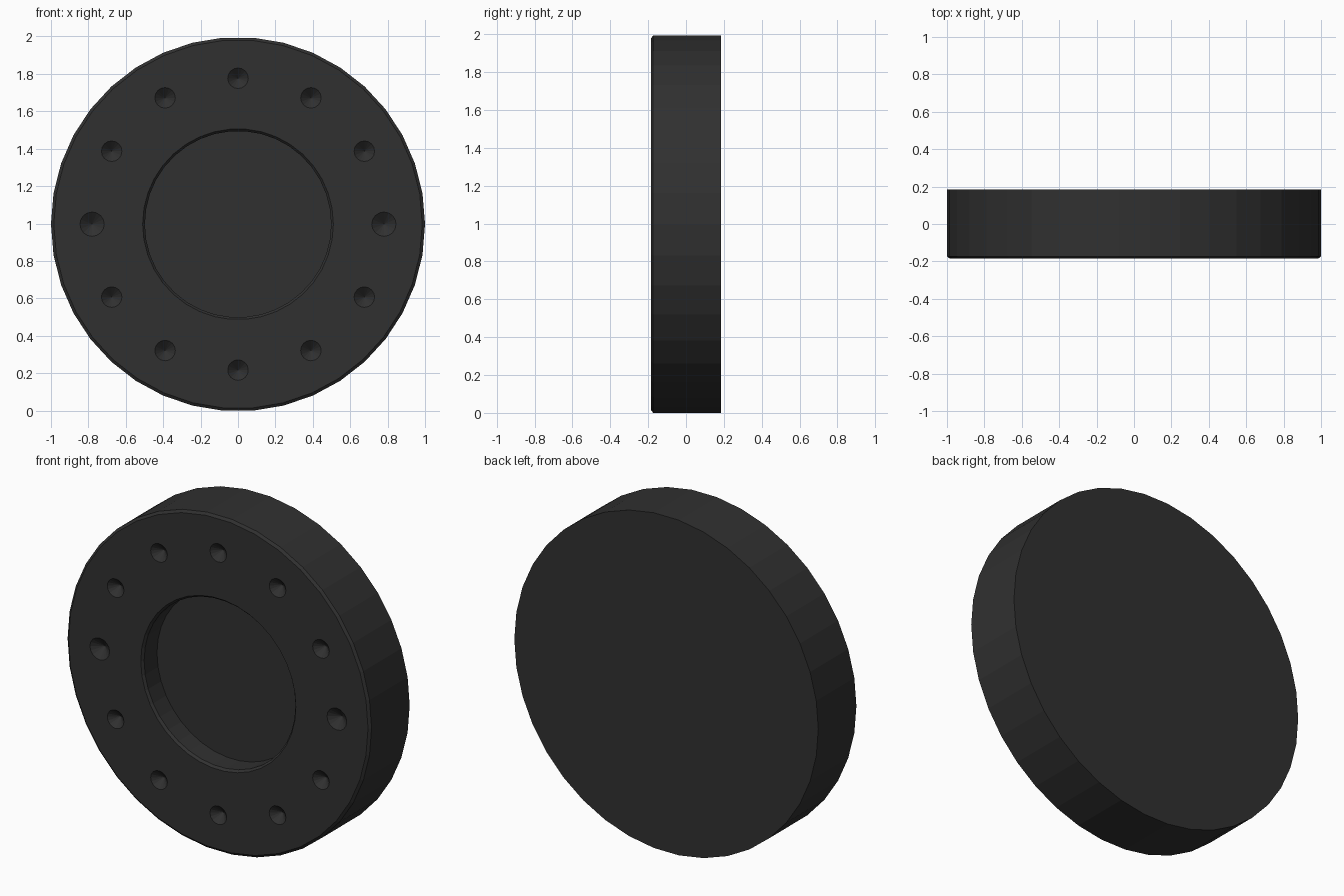
import bpy, bmesh, math
from mathutils import Matrix

old = bpy.data.objects.get("Cube")
if old:
    bpy.data.objects.remove(old, do_unlink=True)

SIDES = 38
HALF = 0.185
MID = math.cos(math.pi / SIDES)  # flats lie at the top and bottom

mat = bpy.data.materials.new("charcoal")
mat.use_nodes = True
colour = (0.03, 0.03, 0.03, 1)
mat.diffuse_color = colour
mat.node_tree.nodes["Principled BSDF"].inputs["Base Color"].default_value = colour


def make_object(name, bm):
    bmesh.ops.recalc_face_normals(bm, faces=bm.faces)
    mesh = bpy.data.meshes.new(name)
    bm.to_mesh(mesh)
    bm.free()
    mesh.materials.append(mat)
    obj = bpy.data.objects.new(name, mesh)
    bpy.context.collection.objects.link(obj)
    return obj


# Disc: (radius, y) profile turned about the y axis, from back to recess floor
profile = [(1, HALF), (1, 0.012 - HALF), (0.985, -HALF),
           (0.51, -HALF), (0.498, 0.014 - HALF), (0.498, 0.135 - HALF)]
bm = bmesh.new()
rings = []
for radius, y in profile:
    rings.append([bm.verts.new((radius * math.cos(a), y, MID + radius * math.sin(a)))
                  for a in (math.tau * i / SIDES for i in range(SIDES))])
for a, b in zip(rings, rings[1:]):
    for i in range(SIDES):
        j = (i + 1) % SIDES
        bm.faces.new((a[i], a[j], b[j], b[i]))
bm.faces.new(rings[0])
bm.faces.new(rings[-1])
disc = make_object("disc", bm)

# Conical dimples around the face, the two side ones slightly larger
bm = bmesh.new()
for i in range(12):
    a = math.tau * i / 12
    size = 0.065 if i % 6 == 0 else 0.055
    place = (Matrix.Translation((0.78 * math.cos(a), -HALF, MID + 0.78 * math.sin(a)))
             @ Matrix.Rotation(-math.pi / 2, 4, 'X'))
    bmesh.ops.create_cone(bm, cap_ends=True, segments=16, radius1=size * 2,
                          radius2=0, depth=0.1, matrix=place)
cutter = make_object("dimple_cutter", bm)
cutter.hide_render = True
cutter.hide_set(True)

cut = disc.modifiers.new("dimples", 'BOOLEAN')
cut.operation = 'DIFFERENCE'
cut.solver = 'EXACT'
cut.object = cutter
